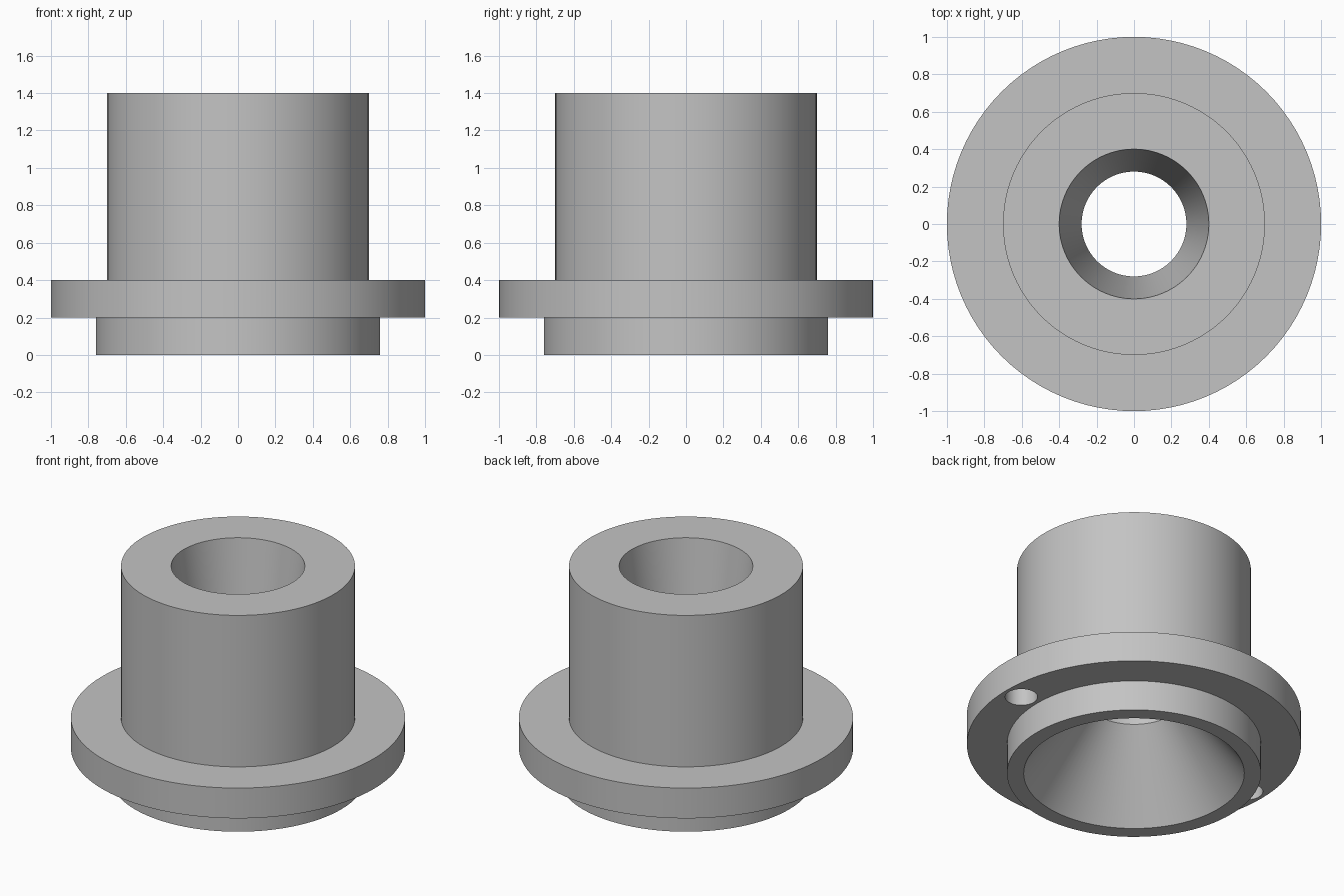
import bpy, bmesh, math

if "Cube" in bpy.data.objects:
    bpy.data.objects.remove(bpy.data.objects["Cube"])

SEG = 96

grey = bpy.data.materials.new("light_grey")
grey.diffuse_color = (0.55, 0.55, 0.55, 1)
grey.use_nodes = True
grey.node_tree.nodes["Principled BSDF"].inputs["Base Color"].default_value = grey.diffuse_color


def add_object(name, bm):
    mesh = bpy.data.meshes.new(name)
    bmesh.ops.recalc_face_normals(bm, faces=bm.faces)
    bm.to_mesh(mesh)
    bm.free()
    mesh.materials.append(grey)
    obj = bpy.data.objects.new(name, mesh)
    bpy.context.collection.objects.link(obj)
    return obj


def lathe(name, profile):
    """Turn a closed (radius, z) profile around the z axis."""
    bm = bmesh.new()
    rings = []
    for i in range(SEG):
        a = 2 * math.pi * i / SEG
        rings.append([bm.verts.new((r * math.cos(a), r * math.sin(a), z))
                      for r, z in profile])
    n = len(profile)
    for i in range(SEG):
        a, b = rings[i], rings[(i + 1) % SEG]
        for j in range(n):
            k = (j + 1) % n
            bm.faces.new((a[j], b[j], b[k], a[k]))
    return add_object(name, bm)


# Flanged bushing: collar, flange, barrel, then the tapered bore and flared mouth
bushing = lathe("flanged_bushing", [
    (0.66, 0), (0.76, 0), (0.76, 0.2), (1, 0.2), (1, 0.4),
    (0.7, 0.4), (0.7, 1.4), (0.4, 1.4), (0.28, 0.5)])

# Two blind holes in the underside of the flange
bm = bmesh.new()
for side in (-1, 1):
    made = bmesh.ops.create_cone(bm, cap_ends=True, segments=32,
                                 radius1=0.097, radius2=0.097, depth=0.3)
    bmesh.ops.translate(bm, verts=made["verts"], vec=(0.88 * side, 0, 0.2))
cutter = add_object("hole_cutter", bm)
cutter.hide_render = True

cut = bushing.modifiers.new("blind_holes", "BOOLEAN")
cut.operation = "DIFFERENCE"
cut.solver = "EXACT"
cut.object = cutter
bpy.context.view_layer.objects.active = bushing
bushing.select_set(True)
cutter.select_set(False)
bpy.ops.object.modifier_apply(modifier=cut.name)
bpy.data.objects.remove(cutter)

# Smooth round walls, crisp edges
bpy.ops.object.shade_smooth_by_angle(angle=math.radians(30))
